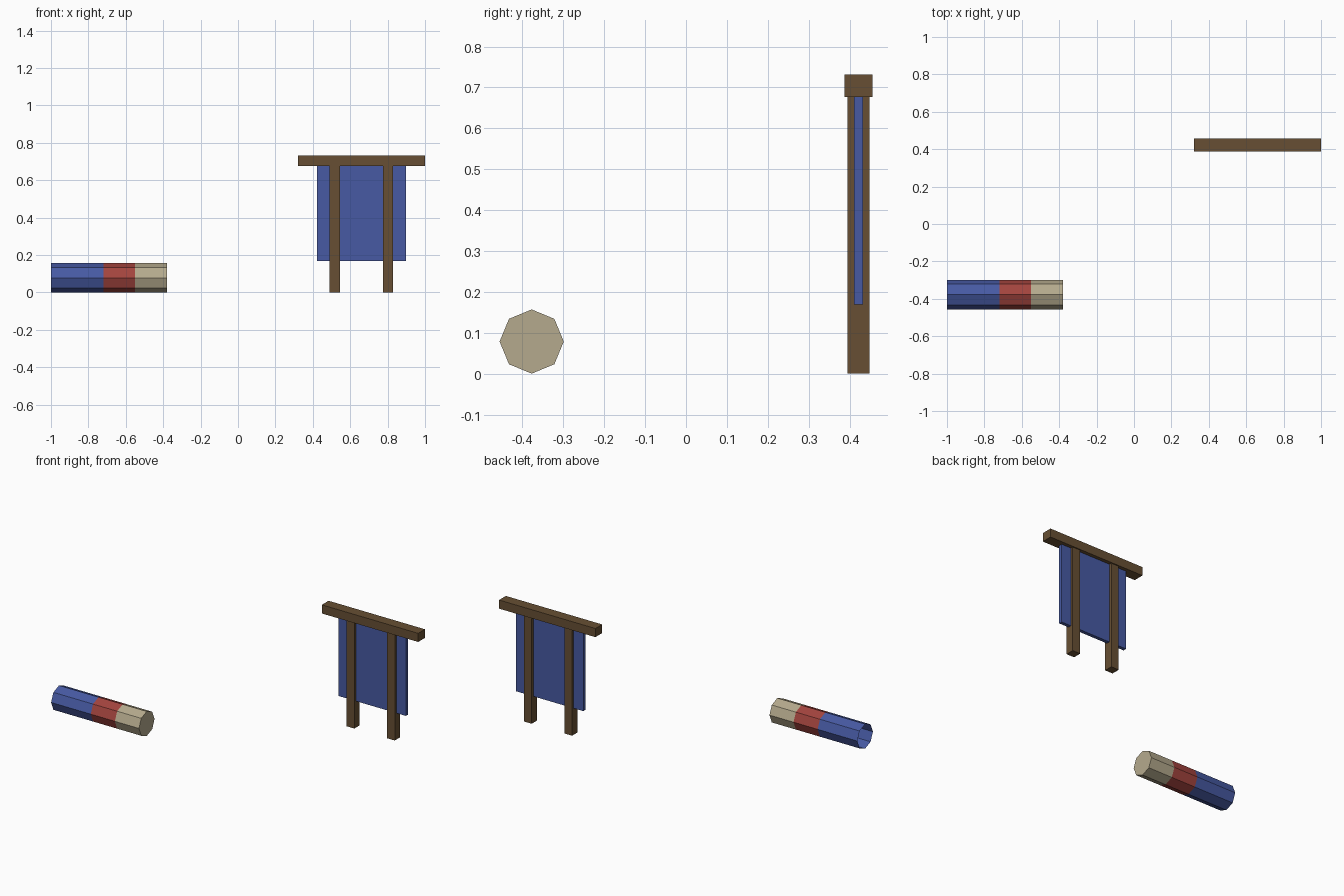
import bpy, bmesh, math

if "Cube" in bpy.data.objects:
    bpy.data.objects.remove(bpy.data.objects["Cube"])


def material(name, rgb):
    m = bpy.data.materials.new(name)
    lin = [((c / 255 + 0.055) / 1.055) ** 2.4 for c in rgb]
    m.diffuse_color = (*lin, 1)
    m.use_nodes = True
    m.node_tree.nodes["Principled BSDF"].inputs["Base Color"].default_value = m.diffuse_color
    return m


BROWN = material("brown wood", (103, 79, 51))
BLUE = material("blue cloth", (71, 90, 163))
RED = material("red cloth", (163, 68, 62))
CREAM = material("cream cloth", (181, 170, 141))


def finish(name, bm, mats):
    me = bpy.data.meshes.new(name)
    bm.to_mesh(me)
    bm.free()
    for m in mats:
        me.materials.append(m)
    ob = bpy.data.objects.new(name, me)
    bpy.context.collection.objects.link(ob)
    return ob


def box(name, x, y, z, mat):
    """Box from (min, max) ranges on each axis."""
    bm = bmesh.new()
    bmesh.ops.create_cube(bm, size=1)
    for v in bm.verts:
        v.co = [(r[0] + r[1]) / 2 + c * (r[1] - r[0]) for c, r in zip(v.co, (x, y, z))]
    return finish(name, bm, [mat])


# Hanging frame: top beam, two posts, cloth panel
MID = 0.66
box("top_beam", (0.32, 1.0), (0.388, 0.456), (0.677, 0.732), BROWN)
for side, name in ((-1, "left_post"), (1, "right_post")):
    cx = MID + side * 0.1425
    box(name, (cx - 0.0275, cx + 0.0275), (0.395, 0.449), (0, 0.677), BROWN)
box("cloth_panel", (MID - 0.238, MID + 0.238), (0.411, 0.433), (0.169, 0.677), BLUE)

# Eight-sided roll in three colour bands, open at the left, closed at the right
R, CY = 0.0785, -0.3775
stops = (-1.0, -0.72, -0.55, -0.38)
bm = bmesh.new()
rings = [[bm.verts.new((x, CY + R * math.cos(i * math.pi / 4), R + R * math.sin(i * math.pi / 4)))
          for i in range(8)] for x in stops]
for band in range(3):
    a, b = rings[band], rings[band + 1]
    for i in range(8):
        j = (i + 1) % 8
        bm.faces.new((a[i], a[j], b[j], b[i])).material_index = band
bm.faces.new(rings[3]).material_index = 2
bmesh.ops.recalc_face_normals(bm, faces=bm.faces)
finish("cloth_roll", bm, [BLUE, RED, CREAM])
